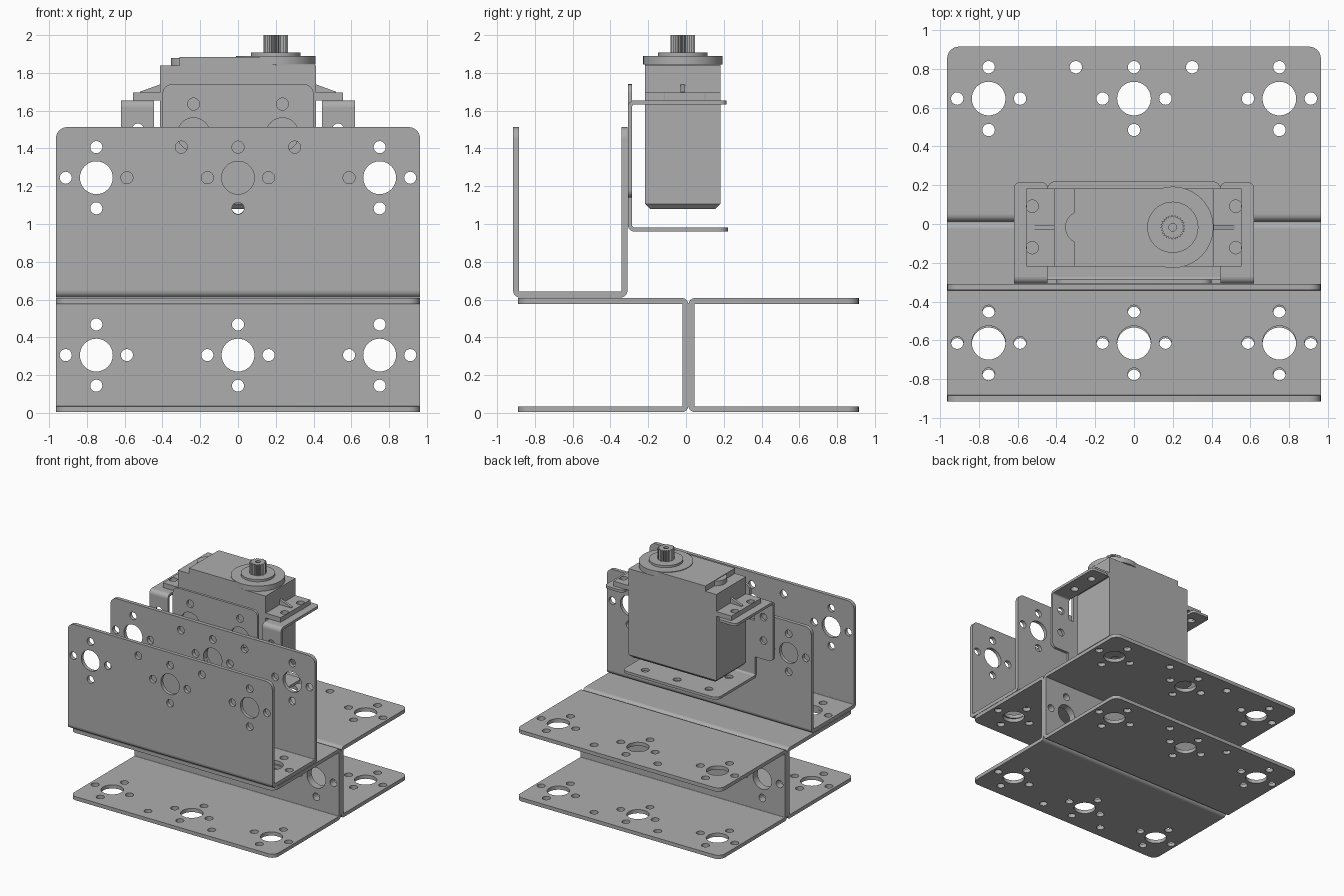
import bpy, bmesh, math
from mathutils import Matrix, Vector

if "Cube" in bpy.data.objects:
    bpy.data.objects.remove(bpy.data.objects["Cube"], do_unlink=True)

metal = bpy.data.materials.new("grey metal")
metal.use_nodes = True
GREY = (0.42, 0.42, 0.42, 1)
metal.diffuse_color = GREY
metal.node_tree.nodes["Principled BSDF"].inputs["Base Color"].default_value = GREY


def frame(origin, u, v):
    """Matrix whose local x, y run along u, v."""
    u, v = Vector(u), Vector(v)
    return Matrix.Translation(origin) @ Matrix((u, v, u.cross(v))).transposed().to_4x4()


def circle(x, y, r, n=32):
    return [(x + r * math.cos(2 * math.pi * i / n), y + r * math.sin(2 * math.pi * i / n)) for i in range(n)]


def outline(corners, steps=6):
    """Polygon from (x, y, fillet radius) with square corners."""
    pts = []
    for i, (x, y, r) in enumerate(corners):
        p = Vector((x, y))
        if not r:
            pts.append(p)
            continue
        a = Vector(corners[i - 1][:2]) - p
        b = Vector(corners[(i + 1) % len(corners)][:2]) - p
        a, b = a.normalized() * r, b.normalized() * r
        for k in range(steps + 1):
            t = k / steps * math.pi / 2
            pts.append(p + a + b - b * math.cos(t) - a * math.sin(t))
    return pts


def rect(x0, x1, y0, y1, r_low=0, r_high=0):
    return outline([(x0, y0, r_low), (x1, y0, r_low), (x1, y1, r_high), (x0, y1, r_high)])


def add_plate(bm, shape, holes, depth, m=Matrix()):
    """Extrude a holed flat shape by depth and add it to bm."""
    cu = bpy.data.curves.new("tmp", "CURVE")
    cu.dimensions, cu.fill_mode, cu.extrude = "2D", "BOTH", depth / 2
    for loop in [shape] + holes:
        sp = cu.splines.new("POLY")
        sp.points.add(len(loop) - 1)
        for pt, co in zip(sp.points, loop):
            pt.co = (co[0], co[1], 0, 1)
        sp.use_cyclic_u = True
    ob = bpy.data.objects.new("tmp", cu)
    bpy.context.collection.objects.link(ob)
    dg = bpy.context.evaluated_depsgraph_get()
    me = bpy.data.meshes.new_from_object(ob.evaluated_get(dg))
    me.transform(m @ Matrix.Translation((0, 0, depth / 2)))
    bm.from_mesh(me)
    bpy.data.objects.remove(ob)
    bpy.data.curves.remove(cu)
    bpy.data.meshes.remove(me)


def finish(name, bm):
    bmesh.ops.remove_doubles(bm, verts=bm.verts, dist=0.0002)
    bmesh.ops.recalc_face_normals(bm, faces=bm.faces)
    me = bpy.data.meshes.new(name)
    bm.to_mesh(me)
    bm.free()
    me.materials.clear()
    me.materials.append(metal)
    for p in me.polygons:
        p.material_index = 0
    ob = bpy.data.objects.new(name, me)
    bpy.context.collection.objects.link(ob)
    bpy.ops.object.select_all(action="DESELECT")
    ob.select_set(True)
    bpy.context.view_layer.objects.active = ob
    bpy.ops.object.shade_smooth_by_angle(angle=math.radians(30))
    return ob


def bend(bm, cy, cz, sy, sz, r, t, x0, x1):
    """Quarter-round sheet bend running along x."""
    arc = [(math.cos(k * math.pi / 12), math.sin(k * math.pi / 12)) for k in range(7)]
    ring = [(cy + sy * r * c, cz + sz * r * s) for c, s in arc]
    ring += [(cy + sy * (r - t) * c, cz + sz * (r - t) * s) for c, s in reversed(arc)]
    add_plate(bm, ring, [], x1 - x0, frame((x0, 0, 0), (0, 1, 0), (0, 0, 1)))


# Hole pattern: large holes each ringed by four small ones
BIG, SMALL, RING = 0.087, 0.032, 0.162
L, W, H, T, R = 0.964, 0.605, 0.902, 0.031, 0.036


def hole_group(x, y):
    return [circle(x, y, BIG)] + [circle(x + dx * RING, y + dy * RING, SMALL, 20)
                                  for dx, dy in ((1, 0), (-1, 0), (0, 1), (0, -1))]


def hole_row(y):
    return [h for x in (-0.75, 0, 0.75) for h in hole_group(x, y)]


def channel(name, m):
    bm = bmesh.new()
    half = W / 2
    add_plate(bm, rect(-L, L, -half + R, half - R), hole_row(0), T)
    row = H - 0.268
    holes = hole_row(row) + [circle(x, row + RING, SMALL, 20) for x in (-0.3, 0.3)]
    for y in (-half + T, half):
        add_plate(bm, rect(-L, L, R, H, 0, 0.06), holes, T, frame((0, y, 0), (1, 0, 0), (0, 0, 1)))
    for s in (-1, 1):
        bend(bm, s * (half - R), R, s, -1, R, T, -L, L)
    bm.transform(m)
    finish(name, bm)


SEAM = 0.013
channel("front_base_channel", frame((0, SEAM, 0.306), (1, 0, 0), (0, 0, 1)))
channel("back_base_channel", frame((0, SEAM, 0.306), (-1, 0, 0), (0, 0, 1)))
channel("upright_channel", frame((0, -0.915 + W / 2, 0.611), (1, 0, 0), (0, 1, 0)))

# Motor bracket: upright plate with wings, wing shelves and a bottom shelf
bm = bmesh.new()
BT, BR, BY = 0.022, 0.035, -0.308
half = [(0.45, 0.96 + BR, 0), (0.45, 1.14, 0), (0.62, 1.14, 0.04), (0.62, 1.655 - BR, 0),
        (0.445, 1.655 - BR, 0), (0.445, 1.45, 0), (0.4, 1.45, 0), (0.4, 1.74, 0.05)]
shape = outline(half + [(-x, z, r) for x, z, r in reversed(half)])
holes = [circle(0, 1.085, SMALL, 20), circle(0, 1.245, BIG)]
for s in (-1, 1):
    holes += [circle(s * 0.235, 1.475, BIG)]
    holes += [circle(s * x, z, SMALL, 20) for x, z in
              ((0.235, 1.635), (0.235, 1.315), (0.075, 1.475), (0.53, 1.5), (0.53, 1.3))]
add_plate(bm, shape, holes, BT, frame((0, BY + BT, 0), (1, 0, 0), (0, 0, 1)))
bend(bm, BY + BR, 0.96 + BR, -1, -1, BR, BT, -0.45, 0.45)
add_plate(bm, rect(-0.45, 0.45, BY + BR, 0.222, 0, 0.05),
          [circle(x, y, SMALL, 20) for x in (-0.3, 0, 0.3) for y in (-0.15, 0.12)], BT,
          Matrix.Translation((0, 0, 0.96)))
for s in (-1, 1):
    x0, x1 = sorted((s * 0.445, s * 0.62))
    bend(bm, BY + BR, 1.655 - BR, -1, 1, BR, BT, x0, x1)
    add_plate(bm, rect(x0, x1, BY + BR, 0.215, 0, 0.03),
              [circle(s * 0.525, y, SMALL, 20) for y in (-0.122, 0.092)], BT,
              Matrix.Translation((0, 0, 1.655 - BT)))
finish("motor_bracket", bm)

# Motor case with bevelled bottom
Y0, Y1, CY = -0.218, 0.182, -0.017
bm = bmesh.new()
bmesh.ops.create_cube(bm, size=1, matrix=Matrix.Translation((0, (Y0 + Y1) / 2, 1.46))
                      @ Matrix.Diagonal((0.826, Y1 - Y0, 0.76, 1)))
low = [e for e in bm.edges if all(v.co.z < 1.2 for v in e.verts)]
bmesh.ops.bevel(bm, geom=low, offset=0.027, segments=1, affect="EDGES")
finish("motor_case", bm)

# Mounting ears with stiffening ribs
for s, side in ((-1, "right"), (1, "left")):
    bm = bmesh.new()
    x0, x1 = sorted((s * 0.41, s * 0.555))
    add_plate(bm, rect(x0, x1, Y0, Y1), [circle(s * 0.525, y, SMALL, 20) for y in (-0.122, 0.092)],
              0.04, Matrix.Translation((0, 0, 1.655)))
    rib = [(s * 0.41, 1.69), (s * 0.52, 1.69), (s * 0.52, 1.7), (s * 0.41, 1.74)]
    add_plate(bm, rib, [], 0.022, frame((0, CY + 0.011, 0), (1, 0, 0), (0, 0, 1)))
    finish(side + "_ear", bm)

# Gear cover on the top of the case
bm = bmesh.new()
add_plate(bm, rect(-0.31, 0.2, Y0, Y1), [], 0.045, Matrix.Translation((0, 0, 1.84)))
finish("cover_plate", bm)
for name, x, r, z0, z1 in (("cover_boss", -0.27, 0.085, 1.84, 1.88), ("gear_cover", 0.2, 0.21, 1.845, 1.89),
                           ("shaft_collar", 0.2, 0.132, 1.89, 1.908)):
    bm = bmesh.new()
    add_plate(bm, circle(x, CY, r, 48), [], z1 - z0, Matrix.Translation((0, 0, z0)))
    finish(name, bm)

# Splined output shaft
bm = bmesh.new()
teeth = [(0.2 + r * math.cos(a), CY + r * math.sin(a))
         for i in range(50) for a, r in [(i * math.pi / 25, 0.065 if i % 2 else 0.053)]]
add_plate(bm, teeth, [circle(0.2, CY, 0.02, 16)], 0.1, Matrix.Translation((0, 0, 1.9)))
finish("output_shaft", bm)
